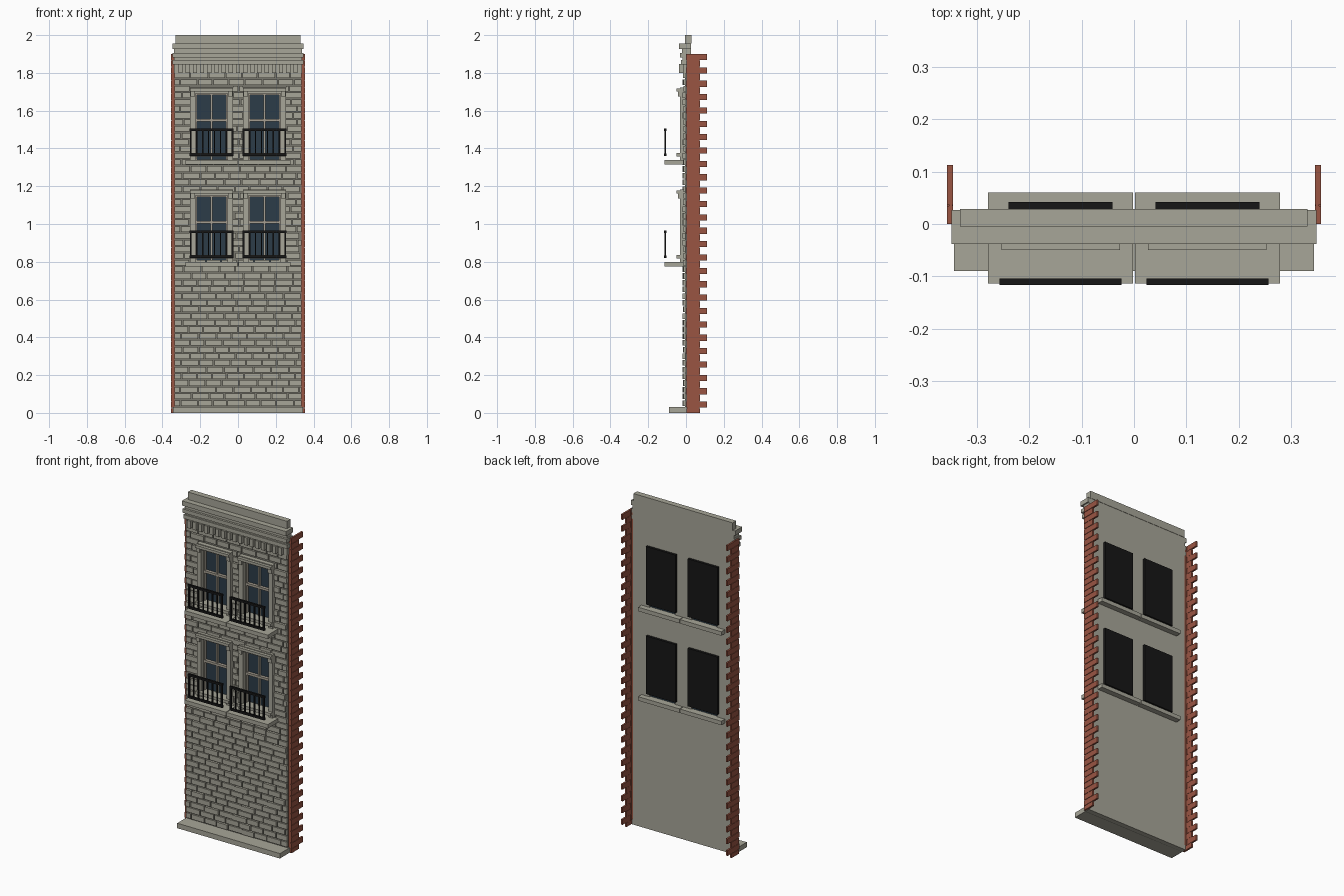
import bpy, bmesh, random
from mathutils import Vector

if "Cube" in bpy.data.objects:
    bpy.data.objects.remove(bpy.data.objects["Cube"], do_unlink=True)
random.seed(4)


def material(name, rgb):
    m = bpy.data.materials.new(name)
    m.use_nodes = True
    m.diffuse_color = (*rgb, 1)
    m.node_tree.nodes["Principled BSDF"].inputs["Base Color"].default_value = (*rgb, 1)
    return m


STONE = material("stone", (0.39, 0.38, 0.315))
MORTAR = material("mortar", (0.19, 0.185, 0.155))
TRIM = material("window_trim", (0.38, 0.345, 0.285))
RED = material("red_brick", (0.32, 0.09, 0.055))
GLASS = material("dark_glass", (0.025, 0.045, 0.065))
IRON = material("black_iron", (0.008, 0.008, 0.008))


def boxes(name, mat, items):
    """One object made of boxes given as (x0, x1, y0, y1, z0, z1)."""
    bm = bmesh.new()
    for x0, x1, y0, y1, z0, z1 in items:
        cube = bmesh.ops.create_cube(bm, size=1)["verts"]
        bmesh.ops.scale(bm, vec=(x1 - x0, y1 - y0, z1 - z0), verts=cube)
        bmesh.ops.translate(bm, verts=cube,
                            vec=Vector((x0 + x1, y0 + y1, z0 + z1)) / 2)
    mesh = bpy.data.meshes.new(name)
    bm.to_mesh(mesh)
    bm.free()
    mesh.materials.append(mat)
    obj = bpy.data.objects.new(name, mesh)
    bpy.context.collection.objects.link(obj)
    return obj


FLOORS = (0.80, 1.34)      # balcony slab tops
CENTRES = (-0.14, 0.14)    # window centres
HALF = 0.085               # half width of the glass
BACK = 0.027
SIDE = 0.336
ROW = 0.0354

# Wall slab with four window openings
wall = []
bottom = 0.0
for f in FLOORS:
    wall.append((-SIDE, SIDE, 0, BACK, bottom, f))
    bottom = f + 0.36
    for x0, x1 in ((-SIDE, -0.225), (-0.055, 0.055), (0.225, SIDE)):
        wall.append((x0, x1, 0, BACK, f, bottom))
wall.append((-SIDE, SIDE, 0, BACK, bottom, 1.95))
boxes("wall", STONE, wall)
boxes("mortar_face", MORTAR,
      [(x0, x1, -0.005, 0, z0, z1) for x0, x1, y0, y1, z0, z1 in wall])

# Facing bricks, clipped around the windows
bricks = []
for r in range(1, 51):
    z = r * ROW + 0.002
    spans = [(-SIDE, SIDE)]
    if any(f < z + ROW / 2 < f + 0.385 for f in FLOORS):
        spans = [(-SIDE, -0.255), (-0.027, 0.027), (0.255, SIDE)]
    x = -SIDE - (0.045 if r % 2 else 0)
    while x < SIDE:
        length = random.uniform(0.075, 0.098)
        front = -0.014 - random.choice((0, 0, 0, 0.002, 0.005))
        for s0, s1 in spans:
            a, b = max(x, s0), min(x + length - 0.006, s1)
            if b - a > 0.01:
                bricks.append((a, b, front, -0.004, z, z + ROW - 0.006))
        x += length
boxes("facing_bricks", STONE, bricks)

# Toothed red brick edges on both sides
for side, name in ((-1, "right"), (1, "left")):
    teeth = []

    def add(x0, x1, *rest):
        teeth.append((*sorted((side * x0, side * x1)), *rest))

    add(SIDE - 0.002, 0.350, 0.002, BACK - 0.001, 0.03, 1.9)
    for r in range(54):
        z0 = max(0, r * ROW - 0.008)
        z1 = r * ROW + ROW - 0.011
        if r % 2:
            add(0.345, 0.356, 0, 0.034, z0, z1)
            add(0.345, 0.356, 0.037, 0.112, z0, z1)
        else:
            add(0.345, 0.356, 0.003, 0.074, z0, z1)
    # joint strip tying the courses together
    add(0.346, 0.353, 0.004, 0.072, 0, 1.9)
    boxes(name + "_brick_edge", RED, teeth)

# Plinth, cornice and parapet
boxes("plinth", STONE, [(-0.343, 0.343, -0.09, BACK, 0, 0.03)])
boxes("cornice", STONE, [
    (-0.348, 0.348, -0.038, BACK, 1.927, 1.955),
    (-0.34, 0.34, -0.02, BACK, 1.905, 1.927),
    (-0.347, 0.347, -0.033, BACK, 1.882, 1.905),
    (-0.34, 0.34, -0.018, BACK, 1.868, 1.882),
    (-0.347, 0.347, -0.026, BACK, 1.845, 1.868),
    (-0.338, 0.338, -0.015, 0.01, 1.80, 1.845)])
boxes("dentils", STONE, [
    (i * 0.038 - 0.011, i * 0.038 + 0.011, -0.037, -0.01, 1.80, 1.846)
    for i in range(-8, 9)])
boxes("parapet", STONE, [(-0.332, 0.331, -0.005, BACK + 0.002, 1.955, 2.0)])

# Windows and balconies
for f, level in zip(FLOORS, ("lower", "upper")):
    for c, hand in zip(CENTRES, ("right", "left")):
        tag = level + "_" + hand + "_"
        g0, g1, top = c - HALF, c + HALF, f + 0.35
        boxes(tag + "window_backing", IRON,
              [(c - 0.099, c + 0.099, 0.02, 0.042, f + 0.02, f + 0.37)])
        boxes(tag + "glass", GLASS, [(g0, g1, 0.01, 0.018, f, top + 0.01)])
        # surround: jambs, head, lintel with end blocks, sill
        surround = [
            (c - 0.113, g0, -0.032, 0.01, f, top),
            (g1, c + 0.113, -0.032, 0.01, f, top),
            (c - 0.113, c + 0.113, -0.032, 0.01, top, f + 0.383),
            (c - 0.113, c + 0.113, -0.05, -0.03, top + 0.012, top + 0.028),
            (c - 0.113, c + 0.113, -0.05, 0.01, f + 0.018, f + 0.036)]
        for s in (-1, 1):
            e = c + s * 0.1
            surround.append((e - 0.012, e + 0.012, -0.042, -0.03, top - 0.015, top + 0.012))
        boxes(tag + "surround", STONE, surround)
        # sash frame and glazing bars
        mid = f + 0.21
        boxes(tag + "sash", TRIM, [
            (g0, g0 + 0.008, -0.008, 0.012, f, top),
            (g1 - 0.008, g1, -0.008, 0.012, f, top),
            (g0, g1, -0.008, 0.012, top - 0.008, top),
            (g0, g1, -0.008, 0.012, mid - 0.007, mid + 0.007),
            (c - 0.005, c + 0.005, -0.004, 0.012, f, top)])
        boxes(tag + "balcony_slab", STONE,
              [(c - 0.138, c + 0.138, -0.113, 0.06, f - 0.024, f)])
        # railing
        rail = [(c - 0.116, c + 0.116, -0.116, -0.104, z, z + 0.013)
                for z in (f + 0.02, f + 0.152)]
        for i in range(8):
            x = c - 0.11 + i * 0.22 / 7
            w = 0.005 if i in (0, 7) else 0.0035
            rail.append((x - w, x + w, -0.110 - w, -0.110 + w, f + 0.02, f + 0.163))
        boxes(tag + "railing", IRON, rail)
